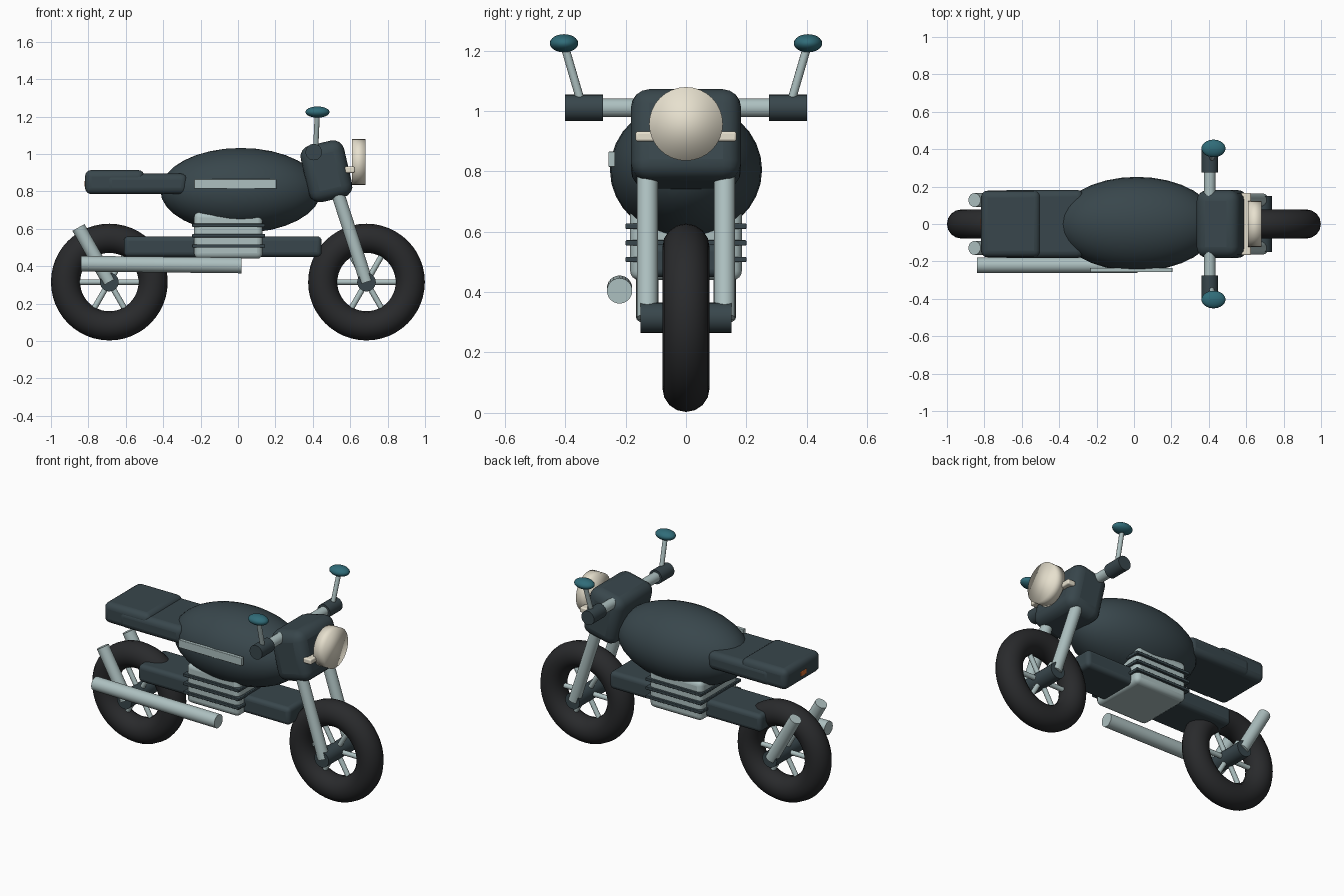
import bpy
from math import pi, radians, cos, sin
from mathutils import Vector

if "Cube" in bpy.data.objects:
    bpy.data.objects.remove(bpy.data.objects["Cube"])


def material(name, rgb):
    m = bpy.data.materials.new(name)
    m.diffuse_color = (*rgb, 1)
    m.use_nodes = True
    m.node_tree.nodes["Principled BSDF"].inputs["Base Color"].default_value = m.diffuse_color
    return m


DARK = material("dark_paint", (0.04, 0.062, 0.072))
RUBBER = material("rubber", (0.022, 0.023, 0.025))
METAL = material("pale_metal", (0.42, 0.53, 0.53))
CREAM = material("cream_glass", (0.80, 0.75, 0.62))
TEAL = material("teal_glass", (0.03, 0.15, 0.19))
ORANGE = material("orange_lens", (0.7, 0.16, 0.03))


def finish(name, mat, angle=40):
    o = bpy.context.object
    o.name = name
    o.data.materials.append(mat)
    bpy.ops.object.shade_smooth_by_angle(angle=radians(angle))
    return o


def box(name, lo, hi, mat, bevel=0.0, tilt=0.0):
    lo, hi = Vector(lo), Vector(hi)
    bpy.ops.mesh.primitive_cube_add(size=1, location=(lo + hi) / 2)
    o = bpy.context.object
    o.scale = hi - lo
    bpy.ops.object.transform_apply(location=False, rotation=False, scale=True)
    o.rotation_euler = (0, radians(tilt), 0)
    finish(name, mat)
    if bevel:
        b = o.modifiers.new("rounding", "BEVEL")
        b.width, b.segments = bevel, 4
    return o


def rod(name, a, b, r, mat, sides=24, angle=40):
    a, b = Vector(a), Vector(b)
    d = b - a
    bpy.ops.mesh.primitive_cylinder_add(vertices=sides, radius=r, depth=d.length,
                                        location=(a + b) / 2)
    bpy.context.object.rotation_euler = d.to_track_quat('Z', 'Y').to_euler()
    return finish(name, mat, angle)


def ellipsoid(name, centre, radii, mat):
    bpy.ops.mesh.primitive_uv_sphere_add(segments=32, ring_count=16, location=centre)
    bpy.context.object.scale = radii
    return finish(name, mat, 180)


# Wheels: tyre, axle hub and six spokes each
AXLE_Z = 0.315
for end, x in (("rear", -0.688), ("front", 0.687)):
    bpy.ops.mesh.primitive_torus_add(major_radius=0.234, minor_radius=0.078,
                                     major_segments=48, minor_segments=16,
                                     location=(x, 0, AXLE_Z), rotation=(pi / 2, 0, 0))
    finish(end + "_tyre", RUBBER, 180)
    rod(end + "_hub", (x, -0.15, AXLE_Z), (x, 0.15, AXLE_Z), 0.05, DARK)
    for k in range(3):
        dx, dz = 0.18 * cos(k * pi / 3), 0.18 * sin(k * pi / 3)
        rod(end + "_spokes", (x - dx, 0, AXLE_Z - dz), (x + dx, 0, AXLE_Z + dz),
            0.015, METAL, 12)

# Lower frame beam
box("frame_beam", (-0.61, -0.13, 0.45), (0.447, 0.13, 0.56), DARK, 0.025)

# Engine block with cooling fins
box("engine_block", (-0.235, -0.185, 0.44), (0.132, 0.185, 0.69), METAL, 0.03)
for z in (0.508, 0.563, 0.618):
    box("cooling_fin", (-0.245, -0.2, z - 0.009), (0.145, 0.2, z + 0.009), DARK, 0.004)

# Fuel tank with a side trim strip
ellipsoid("fuel_tank", (0.015, 0, 0.805), (0.43, 0.252, 0.227), DARK)
box("tank_trim", (-0.235, -0.257, 0.815), (0.205, -0.235, 0.865), METAL, 0.003)

# Seat, raised tail and tail light
box("seat", (-0.71, -0.182, 0.785), (-0.27, 0.182, 0.895), DARK, 0.035)
box("seat_tail", (-0.818, -0.178, 0.785), (-0.50, 0.178, 0.914), DARK, 0.035)
box("tail_light", (-0.822, -0.03, 0.825), (-0.80, 0.03, 0.855), ORANGE, 0.004)

# Front cowl, headlight and light strip
box("front_cowl", (0.354, -0.182, 0.752), (0.592, 0.182, 1.062), DARK, 0.06, -13)
rod("headlight", (0.61, 0, 0.957), (0.682, 0, 0.957), 0.122, CREAM, 32, 180)
box("light_strip", (0.57, -0.167, 0.899), (0.625, 0.167, 0.932), CREAM, 0.008)

# Handlebar
rod("handlebar", (0.405, -0.36, 1.01), (0.405, 0.36, 1.01), 0.031, METAL)

# Mirrored parts: forks, rear struts, grips and mirrors
for side, s in (("right", -1), ("left", 1)):
    rod(side + "_fork", (0.687, 0.128 * s, AXLE_Z), (0.50, 0.128 * s, 0.89), 0.035, METAL)
    rod(side + "_rear_strut", (-0.688, 0.128 * s, AXLE_Z), (-0.853, 0.128 * s, 0.607),
        0.037, METAL)
    rod(side + "_grip", (0.405, 0.275 * s, 1.01), (0.405, 0.40 * s, 1.01), 0.044, DARK)
    rod(side + "_mirror_stem", (0.415, 0.345 * s, 1.02), (0.424, 0.402 * s, 1.215),
        0.014, METAL, 12)
    ellipsoid(side + "_mirror", (0.425, 0.404 * s, 1.224), (0.064, 0.047, 0.03), TEAL)

# Exhaust pipe
rod("exhaust_pipe", (-0.84, -0.22, 0.413), (0.018, -0.22, 0.404), 0.042, METAL)
